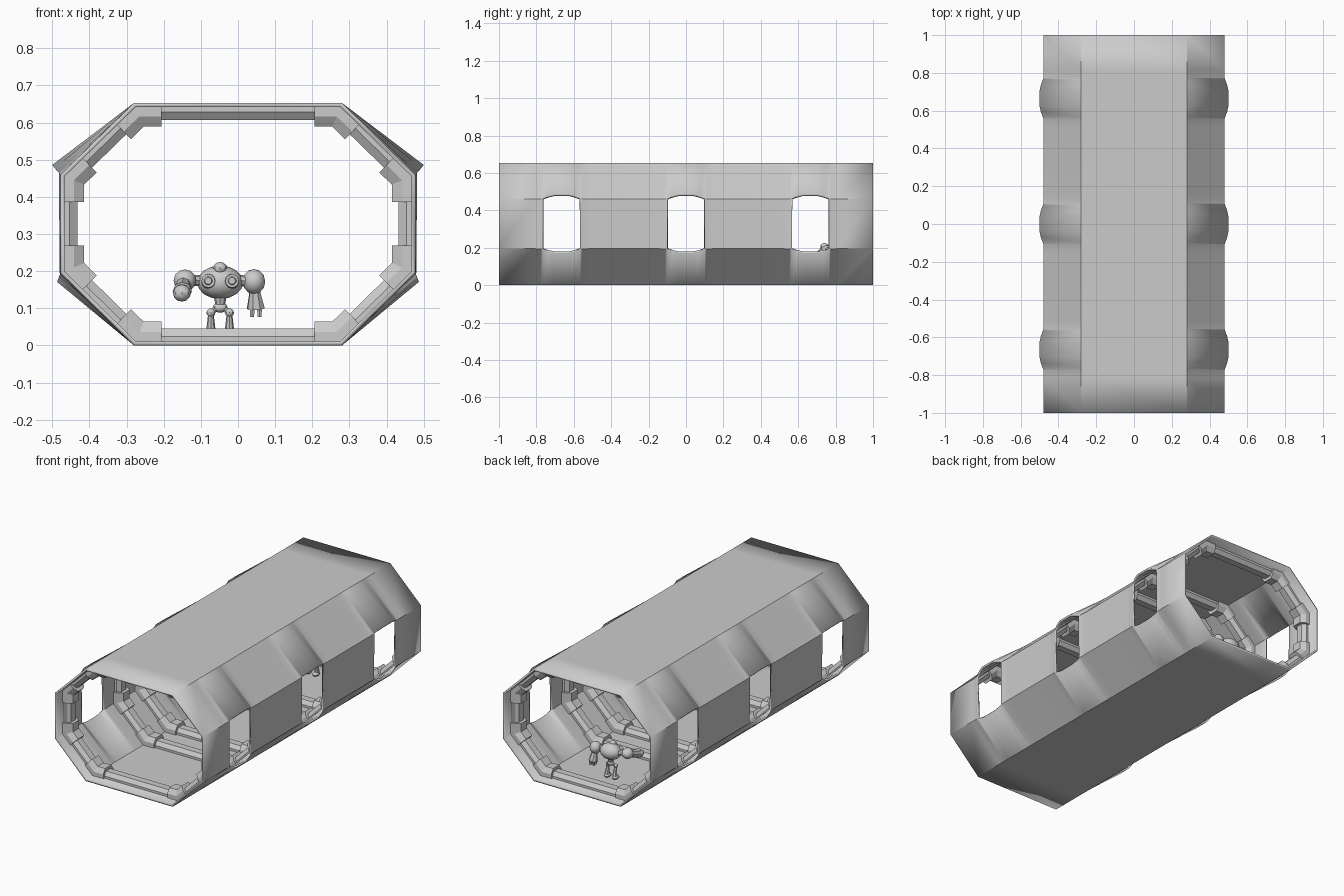
import bpy, bmesh, math
from mathutils import Vector

if "Cube" in bpy.data.objects:
    bpy.data.objects.remove(bpy.data.objects["Cube"])

grey = bpy.data.materials.new("plain_grey")
grey.diffuse_color = (0.6, 0.6, 0.6, 1)
grey.use_nodes = True
grey.node_tree.nodes["Principled BSDF"].inputs["Base Color"].default_value = grey.diffuse_color


def finish(name, bm, smooth=None):
    bmesh.ops.recalc_face_normals(bm, faces=bm.faces)
    me = bpy.data.meshes.new(name)
    bm.to_mesh(me)
    bm.free()
    ob = bpy.data.objects.new(name, me)
    bpy.context.collection.objects.link(ob)
    me.materials.append(grey)
    if smooth:
        bpy.ops.object.select_all(action='DESELECT')
        ob.select_set(True)
        bpy.context.view_layer.objects.active = ob
        bpy.ops.object.shade_smooth_by_angle(angle=math.radians(smooth))
    return ob


# Eight-sided corridor shell with flared hoods and sills at the windows
OCT = [Vector(p) for p in [(0.28, 0), (0.478, 0.195), (0.478, 0.46), (0.28, 0.653),
                           (-0.28, 0.653), (-0.478, 0.46), (-0.478, 0.195), (-0.28, 0)]]
WINDOWS = (-0.665, 0.0, 0.665)
FLARE = [(-0.15, 0), (-0.11, 0.05), (-0.1, 0.2), (-0.07, 0.7), (-0.04, 1),
         (0.04, 1), (0.07, 0.7), (0.1, 0.2), (0.11, 0.05), (0.15, 0)]
columns = [(-1, 0, False)]
for c in WINDOWS:
    columns += [(c + o, f, -0.101 < o < 0.09) for o, f in FLARE]
columns.append((1, 0, False))

bm = bmesh.new()
rows = []
for y, f, _ in columns:
    row = []
    for i, p in enumerate(OCT):
        x, z = p
        if i in (2, 5):
            x, z = x + math.copysign(0.022 * f, x), z + 0.026 * f
        elif i in (1, 6):
            x, z = x + math.copysign(0.009 * f, x), z - 0.024 * f
        row.append(bm.verts.new((x, y, z)))
    rows.append(row)
for k in range(len(rows) - 1):
    for i in range(8):
        if columns[k][2] and i in (1, 5):
            continue  # window opening
        j = (i + 1) % 8
        bm.faces.new((rows[k][i], rows[k][j], rows[k + 1][j], rows[k + 1][i]))
shell = finish("corridor_shell", bm, 25)
mod = shell.modifiers.new("wall_thickness", 'SOLIDIFY')
mod.thickness = 0.012
mod.offset = -1


# Ribs: a section of (inset, y) points swept along the octagon
def edge_normal(i):
    d = (OCT[(i + 1) % 8] - OCT[i % 8]).normalized()
    return d, Vector((-d.y, d.x))


def corner(i, inset):
    _, a = edge_normal(i - 1)
    _, b = edge_normal(i)
    return OCT[i] + (a + b) * inset / (1 + a.dot(b))


def sweep(bm, section, y0, stations, closed):
    rings = [[bm.verts.new((p.x, y0 + y, p.y)) for p, y in
              ((st(inset), y) for inset, y in section)] for st in stations]
    n, m = len(rings), len(section)
    for k in range(n if closed else n - 1):
        a, b = rings[k], rings[(k + 1) % n]
        for i in range(m):
            j = (i + 1) % m
            bm.faces.new((a[i], a[j], b[j], b[i]))
    if not closed:
        bm.faces.new(rings[0])
        bm.faces.new(rings[-1])


BAR = [(0.008, -0.036), (0.024, -0.036), (0.046, -0.02),
       (0.046, 0.02), (0.024, 0.036), (0.008, 0.036)]
CLAMP = [(0.008, -0.046), (0.036, -0.046), (0.064, -0.028),
         (0.064, 0.028), (0.036, 0.046), (0.008, 0.046)]
ribs, clamps = bmesh.new(), bmesh.new()
for c in WINDOWS:
    for y in (c - 0.233, c + 0.233):
        sweep(ribs, BAR, y, [lambda t, i=i: corner(i, t) for i in range(8)], True)
        for i in range(8):
            d0, n0 = edge_normal(i - 1)
            d1, n1 = edge_normal(i)
            sweep(clamps, CLAMP, y,
                  [lambda t: OCT[i] - d0 * 0.074 + n0 * t,
                   lambda t: corner(i, t),
                   lambda t: OCT[i] + d1 * 0.074 + n1 * t], False)
finish("rib_bars", ribs)
finish("rib_corner_clamps", clamps)


# Small robot standing inside near the back
def ball(name, loc, size, seg=12, rings=8):
    bm = bmesh.new()
    bmesh.ops.create_uvsphere(bm, u_segments=seg, v_segments=rings, radius=1)
    for v in bm.verts:
        v.co = Vector(a * s for a, s in zip(v.co, size)) + Vector(loc)
    finish(name, bm, 40)


def limb(name, a, b, r1, r2, seg=8):
    a, b = Vector(a), Vector(b)
    bm = bmesh.new()
    bmesh.ops.create_cone(bm, cap_ends=True, segments=seg, radius1=r1, radius2=r2,
                          depth=(b - a).length)
    q = (b - a).to_track_quat('Z', 'Y')
    for v in bm.verts:
        v.co = q @ v.co + (a + b) / 2
    finish(name, bm, 40)


CX, CY = -0.048, 0.76
ball("robot_torso", (CX, CY, 0.17), (0.062, 0.05, 0.045))
ball("robot_head", (CX, CY - 0.02, 0.207), (0.019, 0.022, 0.018), 8, 6)
limb("robot_waist", (CX, CY, 0.135), (CX, CY, 0.105), 0.018, 0.012)
ball("robot_pelvis", (CX, CY, 0.102), (0.02, 0.016, 0.014), 8, 6)
for s, side in ((-1, "left"), (1, "right")):
    x = CX + s * 0.025
    # round chest vents
    limb(f"robot_chest_ring_{side}", (CX + s * 0.03, CY - 0.025, 0.172),
         (CX + s * 0.032, CY - 0.05, 0.174), 0.021, 0.018, 12)
    limb(f"robot_chest_vent_{side}", (CX + s * 0.032, CY - 0.05, 0.174),
         (CX + s * 0.032, CY - 0.055, 0.174), 0.012, 0.009, 12)
    # legs
    limb(f"robot_thigh_{side}", (CX + s * 0.01, CY, 0.1), (x, CY - 0.01, 0.088), 0.008, 0.008)
    ball(f"robot_knee_{side}", (x, CY - 0.01, 0.088), (0.012, 0.012, 0.012), 8, 6)
    limb(f"robot_shin_{side}", (x, CY - 0.01, 0.08), (x, CY, 0.03), 0.008, 0.014)
    ball(f"robot_foot_{side}", (x, CY - 0.008, 0.023), (0.017, 0.026, 0.012), 8, 6)

# raised arm reaching forward
ball("robot_shoulder_left", (-0.143, 0.74, 0.175), (0.032, 0.034, 0.03), 10, 6)
limb("robot_upper_arm_left", (-0.1, 0.76, 0.175), (-0.143, 0.74, 0.175), 0.015, 0.015)
limb("robot_forearm_left", (-0.146, 0.73, 0.168), (-0.15, 0.655, 0.146), 0.018, 0.026)
ball("robot_fist_left", (-0.151, 0.642, 0.141), (0.024, 0.024, 0.023), 8, 6)

# hanging arm
ball("robot_shoulder_right", (0.043, 0.77, 0.172), (0.032, 0.034, 0.034), 10, 6)
limb("robot_upper_arm_right", (0.0, 0.76, 0.175), (0.043, 0.77, 0.172), 0.015, 0.015)
limb("robot_forearm_right", (0.045, 0.775, 0.15), (0.048, 0.785, 0.1), 0.014, 0.025)
for k in range(4):
    a = math.tau * (k + 0.5) / 4
    px, py = 0.048 + 0.014 * math.cos(a), 0.785 + 0.014 * math.sin(a)
    limb(f"robot_finger_{k + 1}", (px, py, 0.105), (px, py, 0.077), 0.008, 0.006, 6)
